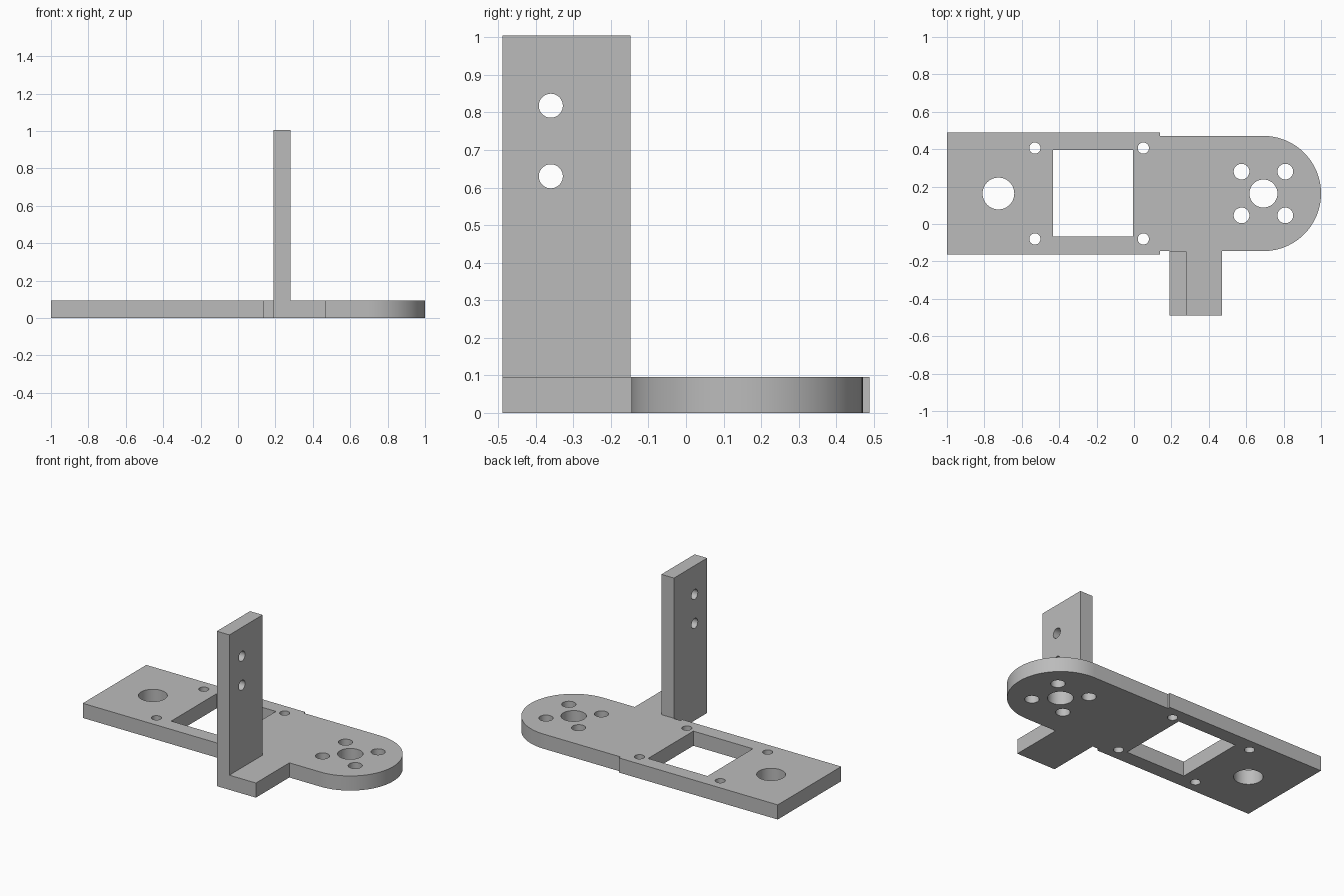
import bpy
import bmesh
from math import cos, sin, pi, radians
from mathutils import Matrix

default_cube = bpy.data.objects.get("Cube")
if default_cube:
    bpy.data.objects.remove(default_cube, do_unlink=True)

grey = bpy.data.materials.new("plain grey")
grey.use_nodes = True
GREY = (0.5, 0.5, 0.5, 1)
grey.diffuse_color = GREY
grey.node_tree.nodes["Principled BSDF"].inputs["Base Color"].default_value = GREY


def arc(x, y, r, start, end, steps):
    return [(x + r * cos(start + (end - start) * i / steps),
             y + r * sin(start + (end - start) * i / steps)) for i in range(steps + 1)]


def circle(x, y, r):
    return arc(x, y, r, 0, 2 * pi, 48)[:-1]


def rect(x0, y0, x1, y1):
    return [(x0, y0), (x1, y0), (x1, y1), (x0, y1)]


def sheet(name, loops, thickness, matrix):
    """Extrude an outline with holes into a sheet, welded and smooth on curved walls."""
    curve = bpy.data.curves.new(name, "CURVE")
    curve.dimensions = "2D"
    curve.fill_mode = "BOTH"
    curve.extrude = thickness / 2
    for loop in loops:
        spline = curve.splines.new("POLY")
        spline.points.add(len(loop) - 1)
        for point, (x, y) in zip(spline.points, loop):
            point.co = (x, y, 0, 1)
        spline.use_cyclic_u = True
    obj = bpy.data.objects.new(name, curve)
    bpy.context.collection.objects.link(obj)
    bpy.ops.object.select_all(action="DESELECT")
    obj.select_set(True)
    bpy.context.view_layer.objects.active = obj
    bpy.ops.object.convert(target="MESH")
    obj = bpy.context.view_layer.objects.active
    mesh = obj.data
    bm = bmesh.new()
    bm.from_mesh(mesh)
    bmesh.ops.remove_doubles(bm, verts=bm.verts, dist=0.0001)
    bmesh.ops.transform(bm, matrix=matrix, verts=bm.verts)
    bmesh.ops.recalc_face_normals(bm, faces=bm.faces)
    bm.to_mesh(mesh)
    bm.free()
    mesh.materials.clear()
    mesh.materials.append(grey)
    bpy.ops.object.shade_smooth_by_angle(angle=radians(30))
    return obj


THICK = 0.095
MID_Y = 0.163
ROUND_X, ROUND_R = 0.692, 0.308
TAB_X, TAB_FRONT = 0.19, -0.488
LOW_Y = MID_Y - ROUND_R

# Base plate: wide rectangular end, rounded end, and a side tab
outline = [(-1, -0.163), (0.14, -0.163), (0.14, LOW_Y), (TAB_X, LOW_Y),
           (TAB_X, TAB_FRONT), (0.47, TAB_FRONT), (0.47, LOW_Y)]
outline += arc(ROUND_X, MID_Y, ROUND_R, -pi / 2, pi / 2, 48)
outline += [(0.14, MID_Y + ROUND_R), (0.14, 0.488), (-1, 0.488)]

# Plate openings: window, cable hole, hub hole and the two screw patterns
openings = [rect(-0.432, -0.068, -0.005, 0.396),
            circle(-0.725, MID_Y, 0.085), circle(ROUND_X, MID_Y, 0.075)]
for sx in (-1, 1):
    for sy in (-1, 1):
        openings.append(circle(-0.24 + sx * 0.29, MID_Y + sy * 0.243, 0.03))
        openings.append(circle(ROUND_X + sx * 0.117, MID_Y + sy * 0.117, 0.042))
sheet("base_plate", [outline] + openings, THICK, Matrix.Translation((0, 0, THICK / 2)))

# Upright bracket: drawn in the y-z plane, standing on the tab
upright_thick = 0.09
stand = Matrix(((0, 0, 1, TAB_X + upright_thick / 2), (1, 0, 0, 0),
                (0, 1, 0, 0), (0, 0, 0, 1)))
sheet("upright_bracket",
      [rect(TAB_FRONT, THICK, -0.148, 1.005),
       circle(-0.36, 0.63, 0.032), circle(-0.36, 0.818, 0.032)],
      upright_thick, stand)
